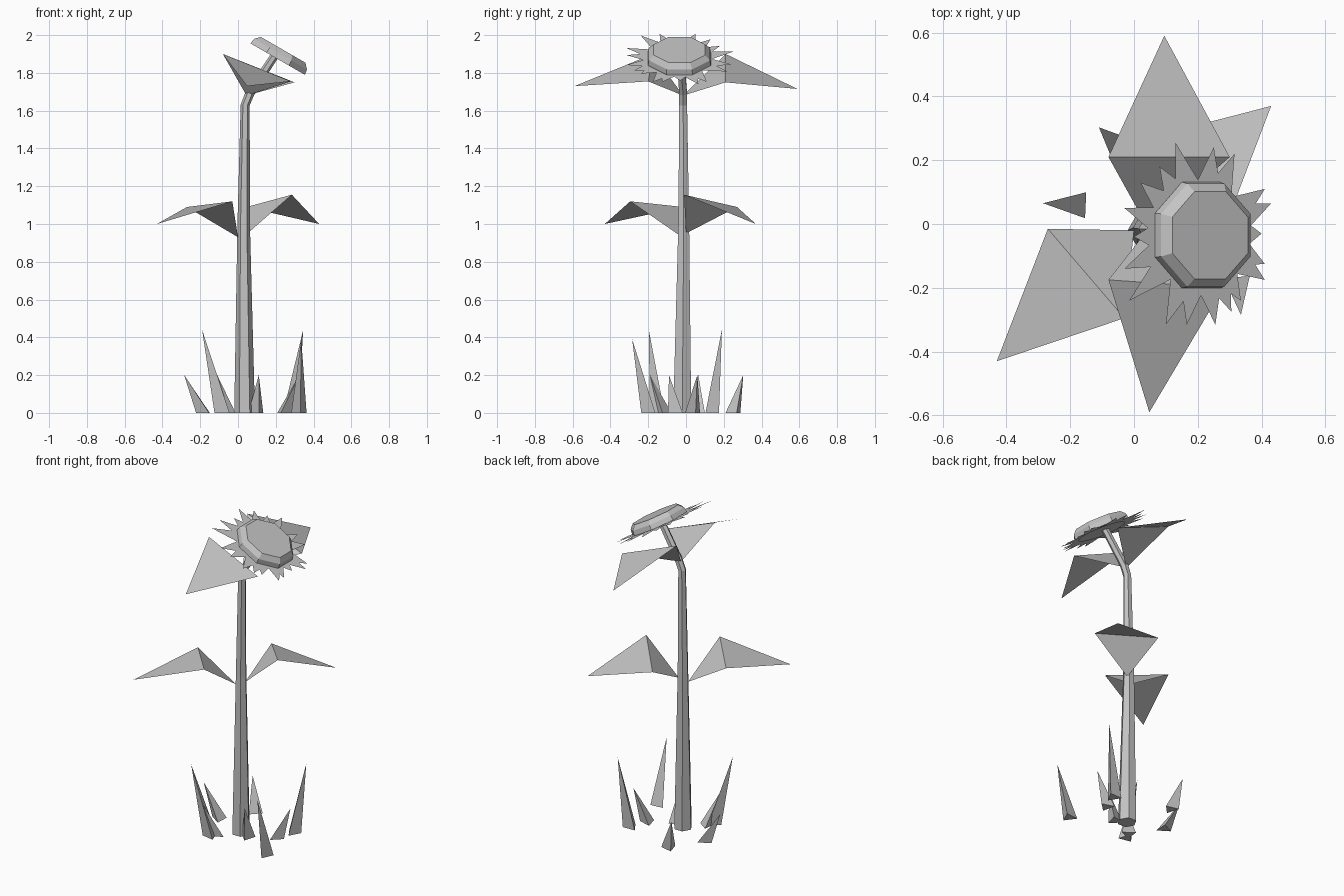
import bpy, math
from mathutils import Vector, Matrix

cube = bpy.data.objects.get("Cube")
if cube:
    bpy.data.objects.remove(cube, do_unlink=True)

grey = bpy.data.materials.new("plain_grey")
grey.use_nodes = True
grey.diffuse_color = (0.55, 0.55, 0.55, 1)
grey.node_tree.nodes["Principled BSDF"].inputs["Base Color"].default_value = (0.55, 0.55, 0.55, 1)


def make(name, verts, faces):
    mesh = bpy.data.meshes.new(name)
    mesh.from_pydata([tuple(v) for v in verts], [], faces)
    mesh.materials.append(grey)
    obj = bpy.data.objects.new(name, mesh)
    bpy.context.scene.collection.objects.link(obj)
    return obj


def loft(name, rings, sides, phase=0.0):
    """Join rings of (centre, radius, tilt about y) into a capped tube."""
    verts, faces = [], []
    for centre, radius, tilt in rings:
        turn = Matrix.Rotation(tilt, 3, "Y")
        for i in range(sides):
            a = math.tau * i / sides + phase
            verts.append(Vector(centre) + turn @ Vector((radius * math.cos(a), radius * math.sin(a), 0)))
    for r in range(len(rings) - 1):
        for i in range(sides):
            j = (i + 1) % sides
            a, b = r * sides, (r + 1) * sides
            faces.append((a + i, a + j, b + j, b + i))
    faces.append(tuple(reversed(range(sides))))
    faces.append(tuple(range(len(verts) - sides, len(verts))))
    return make(name, verts, faces)


# Stem: tapered, bending over towards the flower
TILT = math.radians(30)
loft("stem", [
    ((0.035, -0.02, 0), 0.055, 0),
    ((0.03, -0.012, 1.0), 0.033, 0),
    ((0.038, -0.015, 1.63), 0.024, 0.1),
    ((0.062, -0.015, 1.69), 0.024, 0.4),
    ((0.19, -0.03, 1.885), 0.022, TILT),
], 6)

# Flower head: bevelled octagon tilted to the side
HEAD = Vector((0.21, -0.035, 1.873))
normal = Vector((math.sin(TILT), 0, math.cos(TILT)))
loft("flower_head", [
    (HEAD, 0.18, TILT),
    (HEAD + normal * 0.03, 0.175, TILT),
    (HEAD + normal * 0.057, 0.148, TILT),
], 8, math.pi / 8)

# Petals: pointed triangles lying in the plane of the head, given by their tips
tips = [(0.13, 0.255), (0.25, 0.24), (0.315, 0.22), (0.41, 0.11), (0.43, 0.065),
        (0.40, -0.03), (0.41, -0.125), (0.41, -0.175), (0.335, -0.24), (0.305, -0.275),
        (0.255, -0.315), (0.165, -0.315), (0.1, -0.315), (-0.015, -0.24),
        (-0.03, -0.14), (0.0, -0.04), (-0.03, 0.05), (0.02, 0.13), (0.08, 0.18)]


def on_head(x, y):
    return Vector((x, y, HEAD.z - 0.005 - (x - HEAD.x) * math.tan(TILT)))


verts, faces = [], []
for x, y in tips:
    out = (Vector((x, y)) - HEAD.xy).normalized()
    side = Vector((-out.y, out.x)) * 0.048
    root = HEAD.xy + out * 0.13
    n = len(verts)
    verts += [on_head(*(root - side)), on_head(x, y), on_head(*(root + side))]
    faces.append((n, n + 1, n + 2))
make("petals", verts, faces)

# Leaves: two triangles folded across the widest part (root, corner, corner, tip)
leaves = {
    "upper_front_leaf": ((0.045, -0.015, 1.68), (-0.08, -0.175, 1.90), (0.28, -0.2, 1.755), (0.048, -0.59, 1.73)),
    "upper_back_leaf": ((0.045, -0.015, 1.68), (0.30, 0.21, 1.75), (-0.08, 0.21, 1.90), (0.095, 0.59, 1.715)),
    "lower_right_leaf": ((0.0, -0.02, 0.93), (-0.27, -0.015, 1.09), (-0.03, -0.295, 1.12), (-0.43, -0.43, 1.0)),
    "lower_left_leaf": ((0.05, 0.0, 0.95), (0.285, -0.01, 1.155), (0.045, 0.27, 1.09), (0.43, 0.37, 1.0)),
}
for name, points in leaves.items():
    make(name, points, [(0, 1, 2), (1, 3, 2)])

# Grass: three-sided blades leaning outwards (root x, y, then tip x, y, z)
blades = [
    (-0.08, -0.16, -0.19, -0.197, 0.44), (-0.175, 0.06, -0.285, 0.065, 0.2),
    (0.28, 0.15, 0.345, 0.19, 0.44), (-0.06, 0.255, -0.11, 0.303, 0.2),
    (0.1, -0.05, 0.11, -0.09, 0.2), (0.24, 0.04, 0.325, 0.06, 0.2),
    (0.325, -0.19, 0.335, -0.285, 0.39), (-0.06, -0.12, -0.11, -0.19, 0.2),
]
for i, (x, y, tx, ty, tz) in enumerate(blades):
    lean = math.atan2(ty - y, tx - x)
    base = [(x + 0.047 * math.cos(lean + k * math.tau / 3),
             y + 0.047 * math.sin(lean + k * math.tau / 3), 0) for k in range(3)]
    make(f"grass_blade_{i + 1}", base + [(tx, ty, tz)],
         [(2, 1, 0), (0, 1, 3), (1, 2, 3), (2, 0, 3)])
